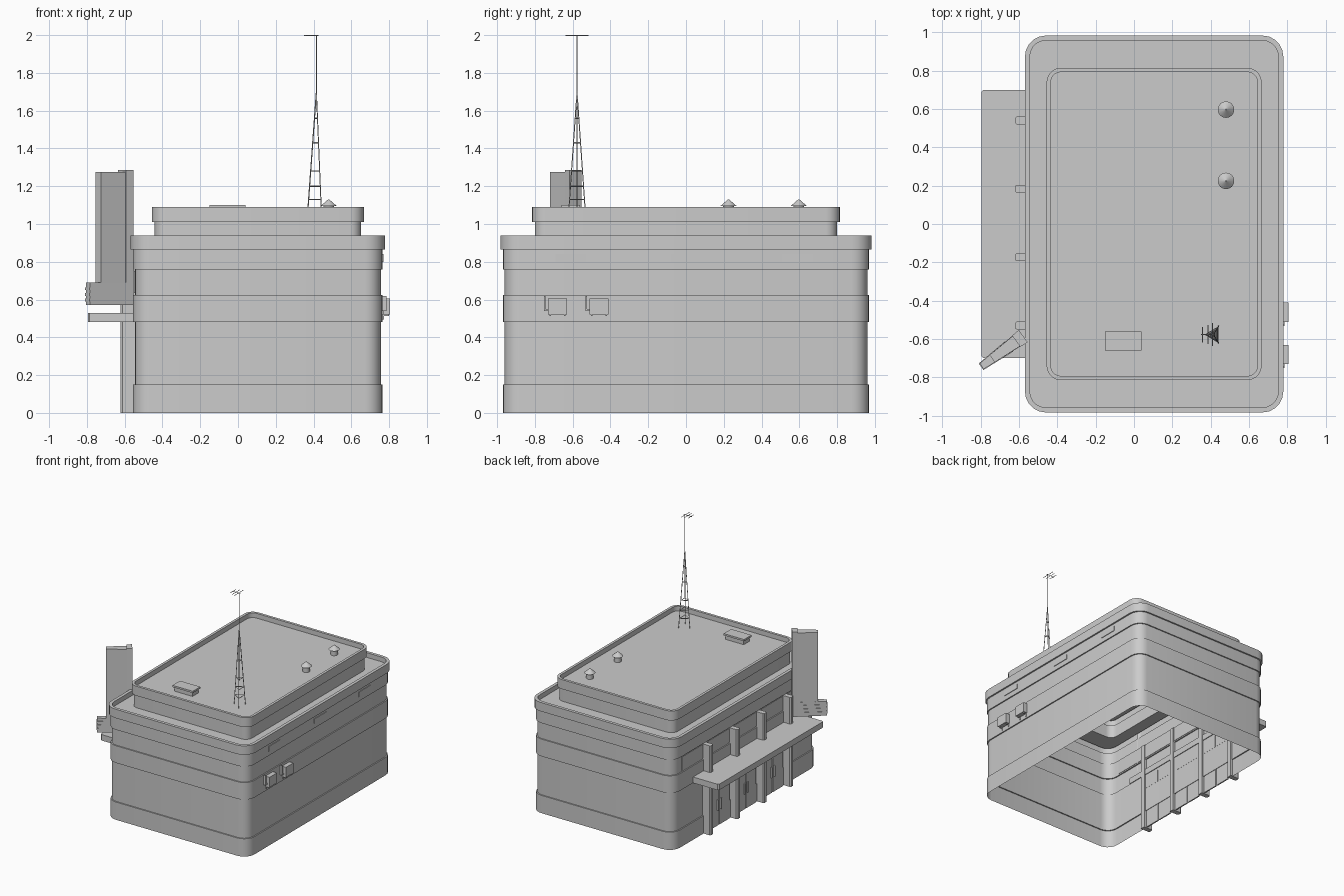
import bpy, bmesh, math
from mathutils import Vector

if "Cube" in bpy.data.objects:
    bpy.data.objects.remove(bpy.data.objects["Cube"])


def make(name, bm, smooth=False):
    bmesh.ops.recalc_face_normals(bm, faces=bm.faces)
    me = bpy.data.meshes.new(name)
    bm.to_mesh(me)
    bm.free()
    ob = bpy.data.objects.new(name, me)
    bpy.context.collection.objects.link(ob)
    if smooth:
        bpy.context.view_layer.objects.active = ob
        ob.select_set(True)
        bpy.ops.object.shade_smooth_by_angle(angle=math.radians(35))
        ob.select_set(False)
    return ob


def box(name, x0, x1, y0, y1, z0, z1):
    return prism(name, [(x0, y0), (x1, y0), (x1, y1), (x0, y1)], z0, z1)


def prism(name, pts, z0, z1):
    bm = bmesh.new()
    lo = [bm.verts.new((x, y, z0)) for x, y in pts]
    hi = [bm.verts.new((x, y, z1)) for x, y in pts]
    bm.faces.new(lo)
    bm.faces.new(hi)
    for i in range(len(pts)):
        j = (i + 1) % len(pts)
        bm.faces.new((lo[i], lo[j], hi[j], hi[i]))
    return make(name, bm)


def rods(name, pairs, r):
    bm = bmesh.new()
    for a, b in pairs:
        a, b = Vector(a), Vector(b)
        d = b - a
        m = d.to_track_quat('Z', 'Y').to_matrix().to_4x4()
        m.translation = (a + b) / 2
        bmesh.ops.create_cone(bm, cap_ends=True, segments=4, radius1=r,
                              radius2=r, depth=d.length, matrix=m)
    return make(name, bm)


def rounded_rect(hx, hy, r, seg=5):
    pts = []
    for k, (sx, sy) in enumerate([(1, 1), (-1, 1), (-1, -1), (1, -1)]):
        for i in range(seg + 1):
            a = math.pi / 2 * (k + i / seg)
            pts.append((CX + sx * (hx - r) + r * math.cos(a),
                        sy * (hy - r) + r * math.sin(a)))
    return pts


# Building shell: stepped bands lofted upward, open at the bottom
CX = 0.105
LOW, UP = (0.651, 0.96, 0.085), (0.546, 0.80, 0.06)
profile = [(LOW, .01, 0), (LOW, .01, .15), (LOW, 0, .15), (LOW, 0, .48),
           (LOW, .01, .48), (LOW, .01, .625), (LOW, 0, .625), (LOW, 0, .76),
           (LOW, .01, .76), (LOW, .01, .865), (LOW, .023, .865),
           (LOW, .023, .94), (LOW, -.003, .94), (LOW, -.003, .90),
           (UP, 0, .90), (UP, 0, 1.01), (UP, .015, 1.01), (UP, .015, 1.09),
           (UP, -.007, 1.09), (UP, -.007, 1.05)]
bm = bmesh.new()
prev = None
for (hx, hy, r), off, z in profile:
    ring = [bm.verts.new((x, y, z)) for x, y in rounded_rect(hx + off, hy + off, r + off)]
    if prev:
        for i in range(len(ring)):
            j = (i + 1) % len(ring)
            bm.faces.new((prev[i], prev[j], ring[j], ring[i]))
    prev = ring
bm.faces.new(prev)
make("building_shell", bm, True)

# Roof hatch and round vents
box("roof_hatch_base", -.14, .03, -.65, -.57, 1.05, 1.085)
box("roof_hatch_lid", -.15, .04, -.66, -.56, 1.085, 1.1)
for y in (.597, .225):
    bm = bmesh.new()
    for r1, r2, z0, z1 in ((.028, .028, 1.05, 1.095), (.043, .003, 1.095, 1.13)):
        n = len(bm.verts)
        ret = bmesh.ops.create_cone(bm, cap_ends=True, segments=16, radius1=r1,
                                    radius2=r2, depth=z1 - z0)
        bmesh.ops.translate(bm, verts=ret['verts'], vec=(.48, y, (z0 + z1) / 2))
    make("roof_vent", bm, True)

# Lattice mast with aerial
top = Vector((.415, -.577, 1.7))
feet = [Vector(p) for p in ((.368, -.577, 1.05), (.442, -.532, 1.05), (.442, -.622, 1.05))]
pairs = [(f, top) for f in feet]
for z in (1.13, 1.2, 1.28, 1.43, 1.56):
    level = [f.lerp(top, (z - 1.05) / .65) for f in feet]
    pairs += [(level[i], level[(i + 1) % 3]) for i in range(3)]
rods("mast_lattice", pairs, .003)
aerial = [((.415, -.577, 1.6), (.415, -.577, 2)), ((.35, -.577, 1.997), (.425, -.577, 1.997))]
for x, h in ((.357, .04), (.385, .05), (.41, .06)):
    aerial.append(((x, -.577 - h, 1.997), (x, -.577 + h, 1.997)))
rods("mast_aerial", aerial, .0025)

# Wall cooling units on the right side
for y in (-.73, -.51):
    box("cooler_body", .767, .805, y, y + .1, .52, .605)
    box("cooler_pipe", .762, .785, y - .022, y - .014, .54, .62)
    box("cooler_pipe_elbow", .77, .785, y - .022, y, .54, .55)
    for dy in (.008, .085):
        box("cooler_bracket", .76, .8, y + dy, y + dy + .007, .512, .52)
        box("cooler_leg", .76, .772, y + dy, y + dy + .007, .495, .52)

# Overflow slots on the right parapet
for y in (-.61, 0, .59):
    box("parapet_slot", .764, .771, y - .08, y + .08, .80, .84)

# Entrance side: clerestory strip, piers, canopy, doors
box("clerestory_panel", -.55, -.543, -.84, .84, .635, .75)
for y in (-.53, -.173, .183, .54):
    pts = [(-.535, y - .021), (-.535, y + .021), (-.612, y + .021), (-.621, y + .013),
           (-.621, y - .013), (-.612, y - .021)]
    prism("entrance_pier", pts, 0, .755)
prism("canopy", [(-.54, -.7), (-.54, .7), (-.785, .7), (-.795, .69), (-.795, -.69), (-.785, -.7)],
      .48, .53)
for yc in (-.352, .005, .361):
    for s in (-1, 1):
        a, b = sorted((yc + s * .004, yc + s * .14))
        box("door_leaf", -.561, -.55, a, b, .0, .34)
        box("door_handle", -.572, -.561, yc + s * .02 - .004, yc + s * .02 + .004, .13, .22)
        box("transom_light", -.558, -.545, a, b, .355, .46)

# Corner blade sign: post, blank tapered panel and wide foot
P = Vector((-.578, -.585))
D = Vector((-math.cos(math.radians(36)), -math.sin(math.radians(36))))
N = Vector((-D.y, D.x))


def blade(name, s0, s1, w0, w1, z0, z1):
    q = [P + D * s0 + N * w0, P + D * s0 - N * w0, P + D * s1 - N * w1, P + D * s1 + N * w1]
    return prism(name, [tuple(v) for v in q], z0, z1)


blade("sign_post", 0, .045, .04, .036, .57, 1.285)
blade("sign_panel", .04, .2, .033, .023, .69, 1.275)
blade("sign_foot", 0, .268, .038, .018, .57, .69)
for z in (.59, .62, .65):
    blade("sign_foot_slat", .09, .272, .0345, .021, z, z + .015)
